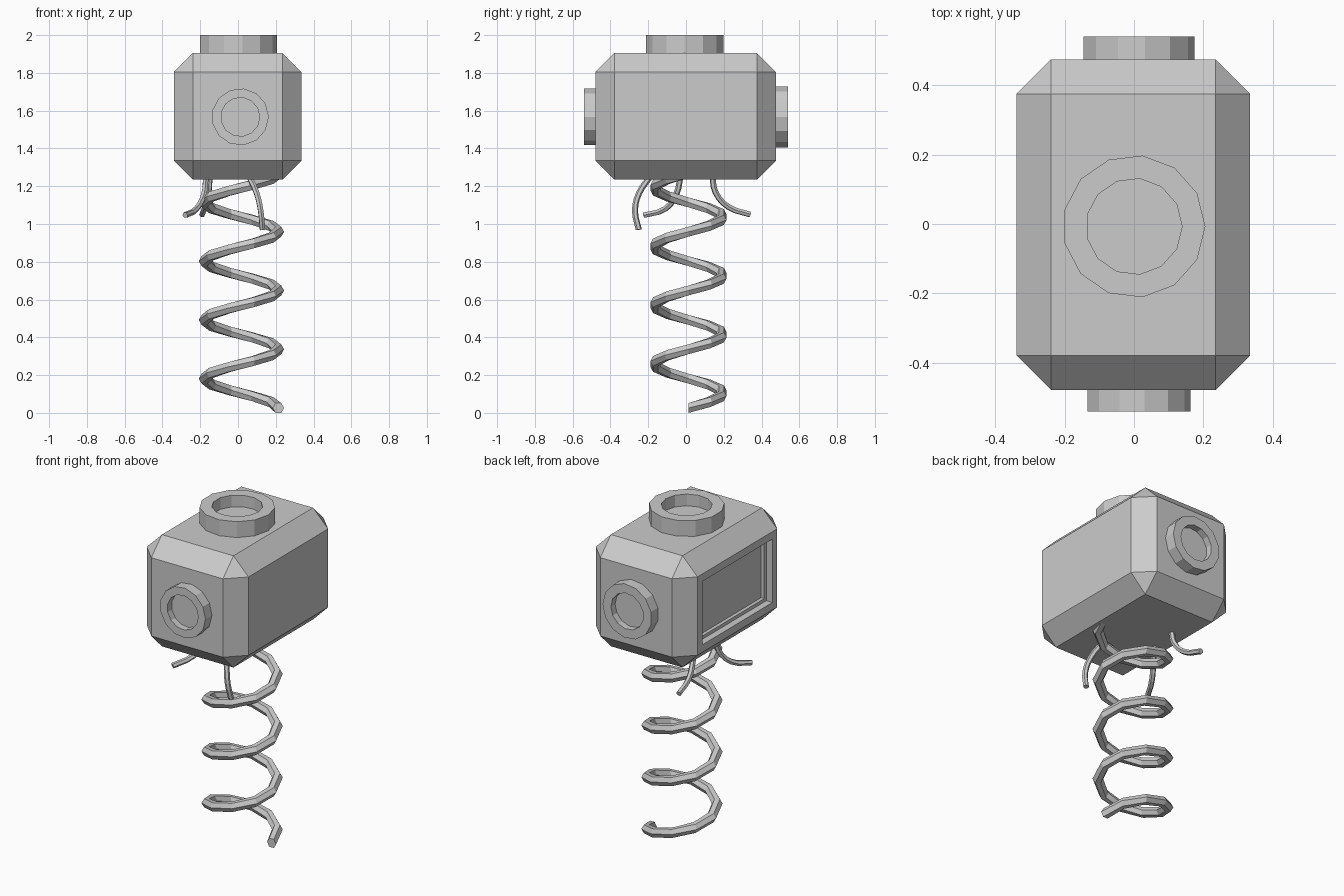
import bpy, bmesh, math
from mathutils import Matrix, Vector

if "Cube" in bpy.data.objects:
    bpy.data.objects.remove(bpy.data.objects["Cube"])


def add_object(name, bm):
    bmesh.ops.recalc_face_normals(bm, faces=bm.faces)
    mesh = bpy.data.meshes.new(name)
    bm.to_mesh(mesh)
    bm.free()
    ob = bpy.data.objects.new(name, mesh)
    bpy.context.collection.objects.link(ob)
    return ob


# chamfered box body with a stepped window recess on the left side
bm = bmesh.new()
bmesh.ops.create_cube(bm, size=1)
bmesh.ops.scale(bm, vec=(0.675, 0.955, 0.67), verts=bm.verts)
bmesh.ops.bevel(bm, geom=list(bm.edges), offset=0.1, segments=1, affect='EDGES')
bm.normal_update()
side = min(bm.faces, key=lambda f: f.calc_center_median().x)
for thickness, depth in ((0.045, 0), (0.0005, -0.04), (0.02, 0), (0.0005, -0.02)):
    bmesh.ops.inset_region(bm, faces=[side], thickness=thickness, depth=depth,
                           use_even_offset=True)
bmesh.ops.translate(bm, vec=(-0.002, -0.002, 1.57), verts=bm.verts)
add_object("body", bm)


# open round socket: 13-sided outer wall, rim, inner wall and floor
def socket(name, location, tilt, outer, inner, height, depth, sides=13):
    bm = bmesh.new()
    rings = []
    for r, z in ((outer, 0), (outer, height), (inner, height), (inner, height - depth)):
        rings.append([bm.verts.new((r * math.cos(i * math.tau / sides),
                                    r * math.sin(i * math.tau / sides), z))
                      for i in range(sides)])
    for a, b in zip(rings, rings[1:]):
        for i in range(sides):
            j = (i + 1) % sides
            bm.faces.new((a[i], a[j], b[j], b[i]))
    bm.faces.new(rings[0][::-1])
    bm.faces.new(rings[-1])
    bm.transform(Matrix.Translation(location) @ Matrix.Rotation(math.radians(tilt), 4, 'X'))
    add_object(name, bm)


socket("top_socket", (0, -0.007, 1.905), 0, 0.206, 0.139, 0.095, 0.07)
socket("front_socket", (0.012, -0.479, 1.567), 90, 0.151, 0.103, 0.062, 0.04)
socket("back_socket", (0.012, 0.475, 1.567), -90, 0.163, 0.108, 0.066, 0.04)

# coil spring: hexagon swept four turns
bm = bmesh.new()
hexagon = [bm.verts.new((0.196 + 0.03 * math.cos(i * math.tau / 6), 0,
                         0.03 * math.sin(i * math.tau / 6))) for i in range(6)]
face = bm.faces.new(hexagon)
turns, per_turn, pitch = 4, 10, 0.311
bmesh.ops.spin(bm, geom=[face] + list(face.edges) + hexagon, cent=(0, 0, 0), axis=(0, 0, 1),
               dvec=(0, 0, pitch / per_turn), angle=math.tau * turns,
               steps=turns * per_turn, use_merge=False, use_duplicate=False)
# the sweep must rise counter-clockwise and keep both end caps
bmesh.ops.scale(bm, vec=(1, 0.935, 1), verts=bm.verts)
bmesh.ops.translate(bm, vec=(0.018, 0.013, 0.026), verts=bm.verts)
add_object("spring", bm)

# loose curved wires hanging from the underside
wires = {
    "front_wire": [(0.06, -0.19, 1.25), (0.10, -0.25, 1.16), (0.12, -0.27, 1.07), (0.13, -0.25, 0.97)],
    "left_wire": [(-0.17, -0.03, 1.25), (-0.18, -0.05, 1.16), (-0.22, -0.11, 1.08), (-0.28, -0.22, 1.047)],
    "back_wire": [(-0.15, 0.14, 1.25), (-0.155, 0.155, 1.17), (-0.175, 0.225, 1.09), (-0.19, 0.34, 1.05)],
}
for name, points in wires.items():
    curve = bpy.data.curves.new(name, 'CURVE')
    curve.dimensions = '3D'
    curve.bevel_depth = 0.016
    curve.bevel_resolution = 1
    curve.use_fill_caps = True
    curve.resolution_u = 3
    spline = curve.splines.new('BEZIER')
    spline.bezier_points.add(len(points) - 1)
    for bp, co in zip(spline.bezier_points, points):
        bp.co = co
        bp.handle_left_type = bp.handle_right_type = 'AUTO'
    spline.use_smooth = False
    ob = bpy.data.objects.new(name, curve)
    bpy.context.collection.objects.link(ob)
